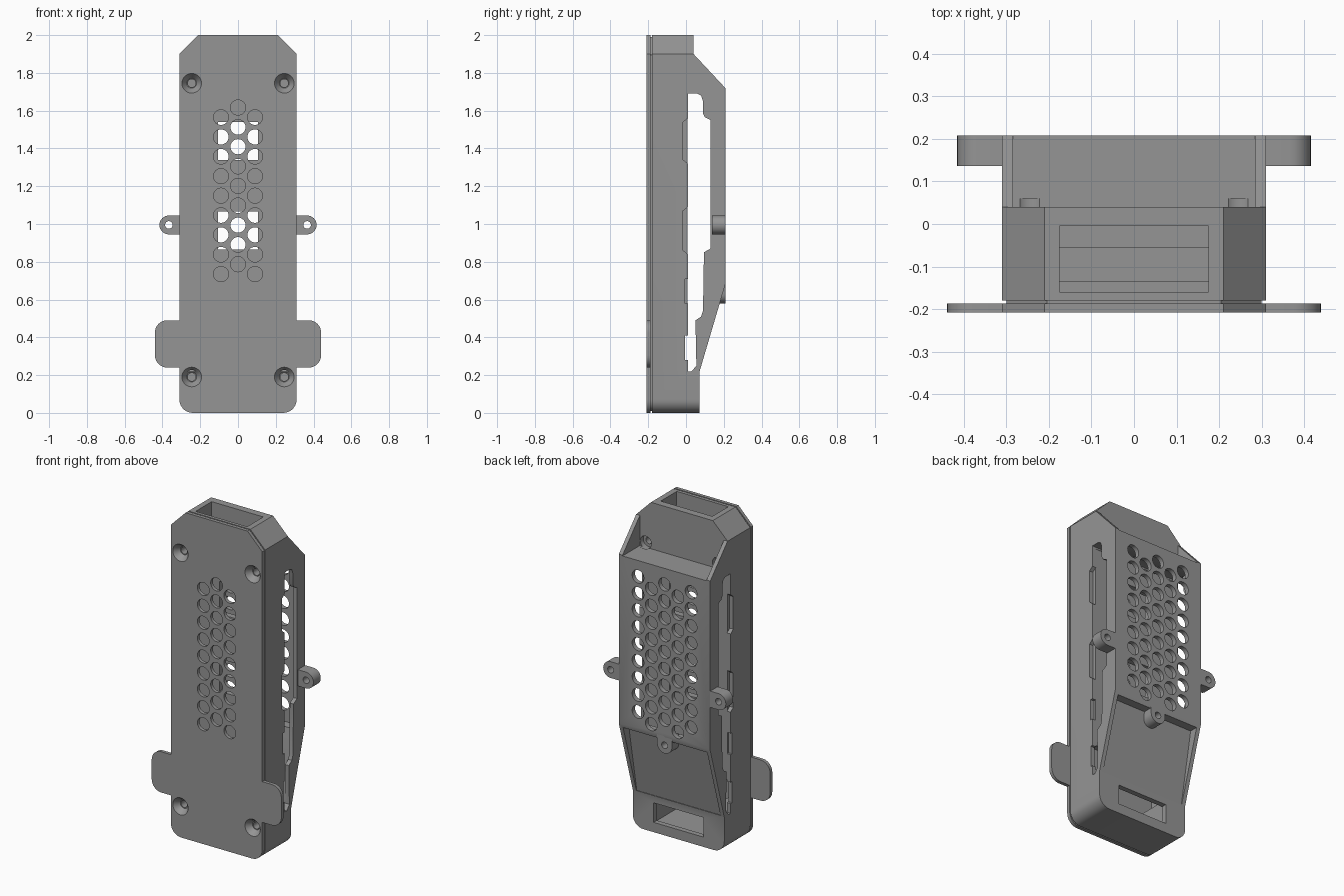
import bpy, bmesh, math
from mathutils import Vector, Matrix

if "Cube" in bpy.data.objects:
    bpy.data.objects.remove(bpy.data.objects["Cube"])

grey = bpy.data.materials.new("matte_grey")
grey.diffuse_color = (0.3, 0.3, 0.3, 1)
grey.use_nodes = True
grey.node_tree.nodes["Principled BSDF"].inputs["Base Color"].default_value = grey.diffuse_color


def finish(name, bm):
    bmesh.ops.recalc_face_normals(bm, faces=bm.faces)
    me = bpy.data.meshes.new(name)
    bm.to_mesh(me)
    bm.free()
    me.materials.append(grey)
    ob = bpy.data.objects.new(name, me)
    bpy.context.collection.objects.link(ob)
    return ob


def prism(name, pts, axis, a, b):
    """Extrude a profile: axis 'y' takes (x, z) points, axis 'x' takes (y, z)."""
    bm = bmesh.new()
    place = (lambda p, t: (p[0], t, p[1])) if axis == 'y' else (lambda p, t: (t, p[0], p[1]))
    lo = [bm.verts.new(place(p, a)) for p in pts]
    hi = [bm.verts.new(place(p, b)) for p in pts]
    bm.faces.new(lo)
    bm.faces.new(hi)
    for i in range(len(pts)):
        j = (i + 1) % len(pts)
        bm.faces.new((lo[i], lo[j], hi[j], hi[i]))
    return finish(name, bm)


def box(name, x, y, z):
    return prism(name, [(x[0], z[0]), (x[1], z[0]), (x[1], z[1]), (x[0], z[1])], 'y', *y)


def pins(name, centres, y0, y1, r0, r1=None, n=32):
    """Cylinders or cones along y at the given (x, z) centres."""
    bm = bmesh.new()
    for x, z in centres:
        m = Matrix.Translation((x, (y0 + y1) / 2, z)) @ Matrix.Rotation(-math.pi / 2, 4, 'X')
        bmesh.ops.create_cone(bm, cap_ends=True, segments=n, radius1=r0,
                              radius2=r0 if r1 is None else r1, depth=y1 - y0, matrix=m)
    return finish(name, bm)


def rounded(pts, n=8):
    """Polygon whose (x, z, radius) corners are replaced by arcs."""
    out = []
    for i, (x, z, r) in enumerate(pts):
        p = Vector((x, z))
        if r == 0:
            out.append(tuple(p))
            continue
        u = (Vector(pts[i - 1][:2]) - p).normalized()
        v = (Vector(pts[(i + 1) % len(pts)][:2]) - p).normalized()
        c = p + (u + v) * r
        for k in range(n + 1):
            t = k / n * math.pi / 2
            out.append(tuple(c - v * r * math.cos(t) - u * r * math.sin(t)))
    return out


def mirrored(half):
    """Right half from bottom to top, continued down the left side."""
    return rounded(half + [(-x, z, r) for x, z, r in reversed(half)])


def boolean(ob, cutters, op='DIFFERENCE'):
    for c in cutters:
        m = ob.modifiers.new("cut", 'BOOLEAN')
        m.operation, m.object, m.solver = op, c, 'EXACT'
        bpy.context.view_layer.objects.active = ob
        bpy.ops.object.modifier_apply(modifier=m.name)


# Shared layout
PITCH = 0.1037
outer_rows = [0.735 + i * PITCH for i in range(9)]
inner_rows = [z + PITCH / 2 for z in outer_rows]
screws = [(sx * 0.245, z) for sx in (-1, 1) for z in (0.19, 1.745)]
mid_vents = [(x, z) for x in (-0.09, 0.09) for z in outer_rows]
centre_vents = [(0, z) for z in inner_rows]
side_vents = [(x, z) for x in (-0.18, 0.18) for z in inner_rows]

# Cutters
sink = pins("cut_countersink", screws, -0.212, -0.172, 0.055, 0.026)
bore = pins("cut_bore", screws, -0.25, -0.08, 0.021)
front_vents = pins("cut_front_vents", mid_vents + centre_vents, -0.25, -0.1, 0.04)
back_vents = pins("cut_back_vents", mid_vents + centre_vents + side_vents, 0.15, 0.25, 0.04)
main_cavity = prism("cut_main_cavity", [
    (-0.195, 0.22), (0.045, 0.22), (0.125, 0.68), (0.18, 0.68), (0.18, 1.68), (-0.195, 1.68)],
    'x', -0.285, 0.285)
low_cavity = box("cut_low_cavity", (-0.18, 0.18), (-0.195, 0.04), (0.05, 0.24))
low_port = box("cut_low_port", (-0.17, 0.17), (0, 0.1), (0.06, 0.18))
top_pocket = box("cut_top_pocket", (-0.175, 0.175), (-0.16, -0.005), (1.82, 2.1))
top_throat = box("cut_top_throat", (-0.175, 0.175), (-0.135, -0.055), (1.6, 1.9))
top_recess = box("cut_top_recess", (-0.285, 0.285), (0.04, 0.3), (1.715, 2.1))
ramp_recess = prism("cut_ramp_recess", [(0.07, 0.225), (0.15, 0.66), (0.3, 0.66), (0.3, 0.225)],
                    'x', -0.285, 0.285)
back_screws = [(-0.245, 1.745), (0.245, 1.745)]
back_sink = pins("cut_back_sink", back_screws, 0.01, 0.06, 0.038)
back_bore = pins("cut_back_bore", back_screws, -0.05, 0.05, 0.02)
side_slot = prism("cut_side_slot", [
    (0.03, 0.22), (0.055, 0.25), (0.05, 0.49), (0.08, 0.51), (0.09, 0.54), (0.095, 0.85),
    (0.13, 0.87), (0.13, 1.55), (0.1, 1.565), (0.09, 1.585), (0.09, 1.65), (0.08, 1.68),
    (0.06, 1.69), (0.01, 1.69), (0.01, 1.56), (-0.015, 1.54), (-0.015, 1.34), (0.01, 1.32),
    (0.01, 1.09), (-0.015, 1.07), (-0.015, 0.86), (0.01, 0.84), (0.01, 0.71), (-0.005, 0.71),
    (-0.005, 0.58), (0.01, 0.58), (0.01, 0.41), (-0.004, 0.41), (-0.004, 0.28), (0.01, 0.28),
    (0.01, 0.22)], 'x', -0.5, 0.5)

# Front plate with two rounded wings
plate = prism("front_plate", mirrored([
    (0.31, 0, 0.07), (0.31, 0.24, 0), (0.44, 0.24, 0.065), (0.44, 0.49, 0.065),
    (0.31, 0.49, 0), (0.31, 1.9, 0), (0.21, 2, 0)]), 'y', -0.208, -0.187)
boolean(plate, [sink, bore, front_vents])

# Inset seam between plate and housing
seam = prism("seam_lip", mirrored([(0.3, 0.01, 0.06), (0.3, 1.895, 0), (0.205, 1.99, 0)]),
             'y', -0.187, -0.18)
boolean(seam, [main_cavity, low_cavity, sink, bore])

# Housing: front outline crossed with side profile, then hollowed
housing = prism("housing", mirrored([(0.31, 0, 0.07), (0.31, 1.9, 0), (0.21, 2, 0)]),
                'y', -0.18, 0.3)
side = prism("cut_side_profile", [
    (-0.3, -0.1), (0.072, -0.1), (0.072, 0.22), (0.208, 0.68), (0.208, 1.72), (0.04, 1.9),
    (0.04, 2.1), (-0.3, 2.1)], 'x', -0.5, 0.5)
boolean(housing, [side], 'INTERSECT')
boolean(housing, [main_cavity, low_cavity, low_port, top_pocket, top_throat, top_recess,
                  ramp_recess, side_slot, back_vents, sink, bore, back_sink, back_bore])

# Inner tray with two square openings
tray = box("inner_tray", (-0.286, 0.286), (-0.03, 0.008), (0.42, 1.681))
boolean(tray, [box("cut_tray_%d" % i, (-0.105, 0.105), (-0.1, 0.1), (z - 0.1, z + 0.1))
               for i, z in enumerate((0.965, 1.44))])


# Mounting lugs on both sides and below the back panel
def lug(name, x, z, angle):
    arc = [(0.05 * math.cos(t), 0.05 * math.sin(t))
           for t in (math.pi * (k / 16 - 0.5) for k in range(17))]
    pts = [(-0.056, -0.05)] + arc + [(-0.056, 0.05)]
    c, s = math.cos(angle), math.sin(angle)
    ob = prism(name, [(x + c * u - s * v, z + s * u + c * v) for u, v in pts], 'y', 0.137, 0.208)
    boolean(ob, [pins("cut_" + name, [(x, z)], 0, 0.3, 0.02)])
    return ob


lugs = [lug("right_lug", 0.366, 0.995, 0), lug("left_lug", -0.366, 0.995, math.pi),
        lug("lower_lug", 0, 0.63, -math.pi / 2)]

# Drop the cutters and smooth the curved walls
for ob in list(bpy.data.objects):
    if ob.name.startswith("cut_"):
        bpy.data.objects.remove(ob)
for ob in [plate, seam, housing, tray] + lugs:
    bpy.ops.object.select_all(action='DESELECT')
    ob.select_set(True)
    bpy.context.view_layer.objects.active = ob
    bpy.ops.object.shade_smooth_by_angle(angle=math.radians(30))
